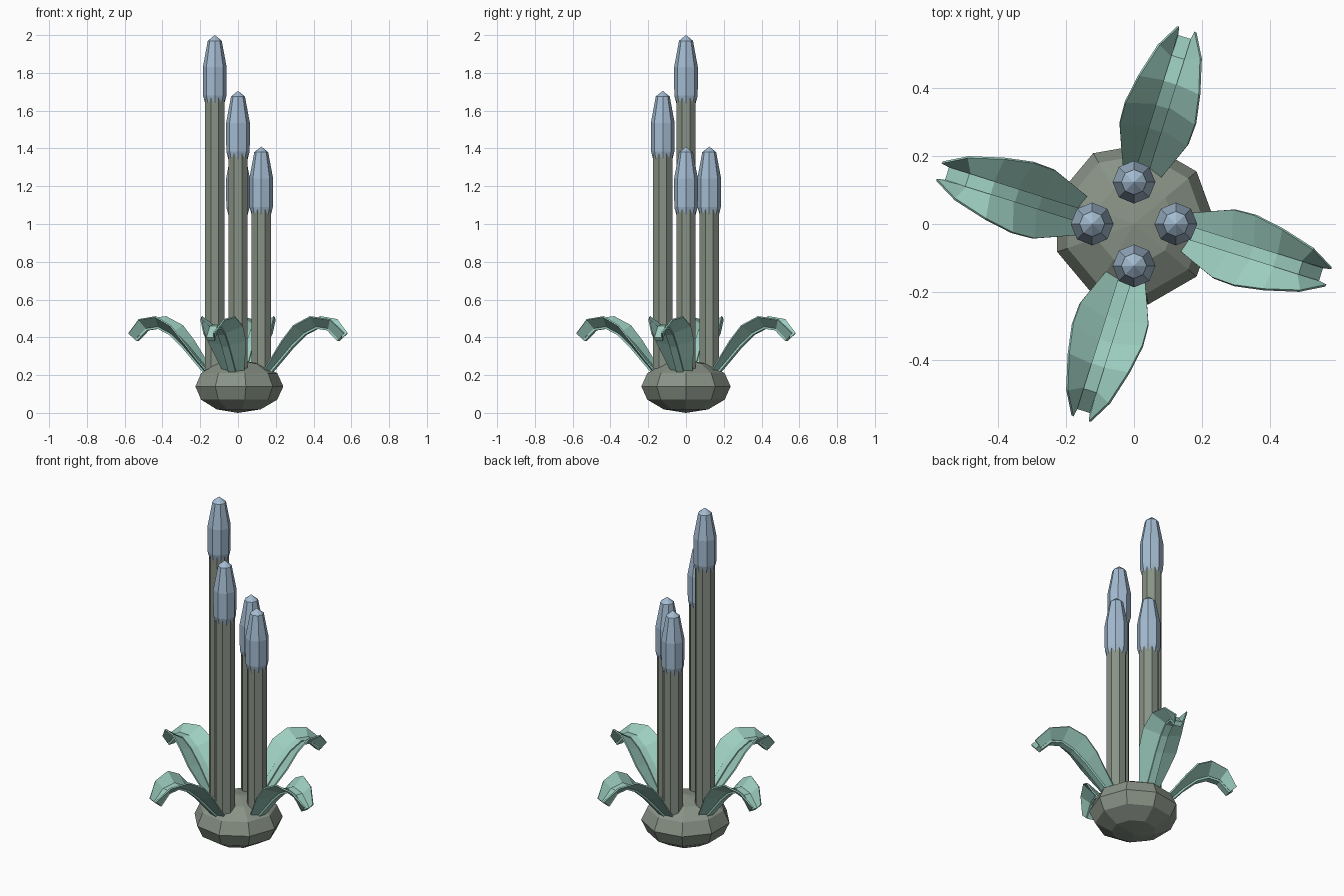
import bpy, bmesh, math
from mathutils import Matrix, Vector

cube = bpy.data.objects.get("Cube")
if cube:
    bpy.data.objects.remove(cube)


def material(name, rgb):
    m = bpy.data.materials.new(name)
    m.use_nodes = True
    m.diffuse_color = (*rgb, 1)
    m.node_tree.nodes["Principled BSDF"].inputs["Base Color"].default_value = (*rgb, 1)
    return m


STONE = material("grey green", (0.25, 0.29, 0.24))
BUD = material("pale blue", (0.37, 0.50, 0.64))
LEAF = material("mint green", (0.34, 0.62, 0.53))


def finish(bm, name, mat):
    bmesh.ops.recalc_face_normals(bm, faces=bm.faces)
    mesh = bpy.data.meshes.new(name)
    bm.to_mesh(mesh)
    bm.free()
    mesh.materials.append(mat)
    obj = bpy.data.objects.new(name, mesh)
    bpy.context.collection.objects.link(obj)
    return obj


def loft(bm, rings, closed=True):
    """Bridge successive rings of points into faces."""
    rows = [[bm.verts.new(p) for p in ring] for ring in rings]
    n = len(rows[0])
    for a, b in zip(rows, rows[1:]):
        for i in range(n if closed else n - 1):
            j = (i + 1) % n
            bm.faces.new((a[i], a[j], b[j], b[i]))
    if closed:
        bm.faces.new(rows[0])
        bm.faces.new(rows[-1])


def lathe(name, profile, sides, mat, x=0, y=0, turn=0.0):
    """Turn a profile of (radius, height) about a vertical axis."""
    bm = bmesh.new()
    rings = []
    for r, z in profile:
        angles = [turn + math.tau * i / sides for i in range(sides)]
        rings.append([(x + r * math.cos(a), y + r * math.sin(a), z) for a in angles])
    loft(bm, rings)
    bmesh.ops.remove_doubles(bm, verts=bm.verts, dist=0.0005)
    return finish(bm, name, mat)


# Squashed nine-sided bulb
arc = [math.pi * k / 6 for k in range(7)]
lathe("bulb", [(0.24 * math.sin(a), 0.14 - 0.14 * math.cos(a)) for a in arc], 9, STONE)

# Four upright stems, each with a pointed bud
STEMS = {"right": (-0.123, 0, 2.0), "front": (0, -0.123, 1.705),
         "left": (0.123, 0, 1.41), "back": (0, 0.123, 1.41)}
BUD_PROFILE = [(0, -0.37), (0.049, -0.37), (0.062, -0.32), (0.063, -0.17),
               (0.037, -0.03), (0, 0)]
for side, (x, y, top) in STEMS.items():
    lathe(side + "_stem", [(0.055, 0.2), (0.055, top - 0.33)], 8, STONE,
          x, y, math.pi / 8)
    lathe(side + "_bud", [(r, top + z) for r, z in BUD_PROFILE], 8, BUD, x, y)

# Arching leaf: distance out, height, half width, lift of the edges
LEAF_PATH = [(0.14, 0.19, 0.05, 0.01), (0.22, 0.28, 0.08, 0.02),
             (0.29, 0.36, 0.105, 0.03), (0.36, 0.425, 0.108, 0.045),
             (0.43, 0.46, 0.093, 0.05), (0.50, 0.45, 0.065, 0.05),
             (0.56, 0.39, 0.027, 0.045)]
RIB, OFFSET = 0.02, 0.024


def normal_at(i):
    a, b = LEAF_PATH[max(i - 1, 0)], LEAF_PATH[min(i + 1, len(LEAF_PATH) - 1)]
    return Vector((a[1] - b[1], 0, b[0] - a[0])).normalized()


def leaf(name, angle):
    blade, rib = [], []
    for i, (r, z, w, lift) in enumerate(LEAF_PATH):
        n, mid = normal_at(i), Vector((r, OFFSET, z))
        side = Vector((0, 1, 0))
        blade.append([mid - side * w + n * lift, mid - side * RIB,
                      mid + side * RIB, mid + side * w + n * lift])
        rib.append([mid + side * s * RIB + n * h for s, h in
                    ((-1, -0.015), (1, -0.015), (1, 0.012), (-1, 0.012))])
    for part, rings, closed in (("blade", blade, False), ("rib", rib, True)):
        bm = bmesh.new()
        loft(bm, rings, closed)
        bmesh.ops.transform(bm, matrix=Matrix.Rotation(angle, 4, 'Z'), verts=bm.verts)
        obj = finish(bm, name + "_" + part, LEAF)
        if part == "blade":
            mod = obj.modifiers.new("thickness", 'SOLIDIFY')
            mod.thickness, mod.offset = 0.008, 0


for k, side in enumerate(("left", "back", "right", "front")):
    leaf(side + "_leaf", math.radians(90 * k - 17.5))
